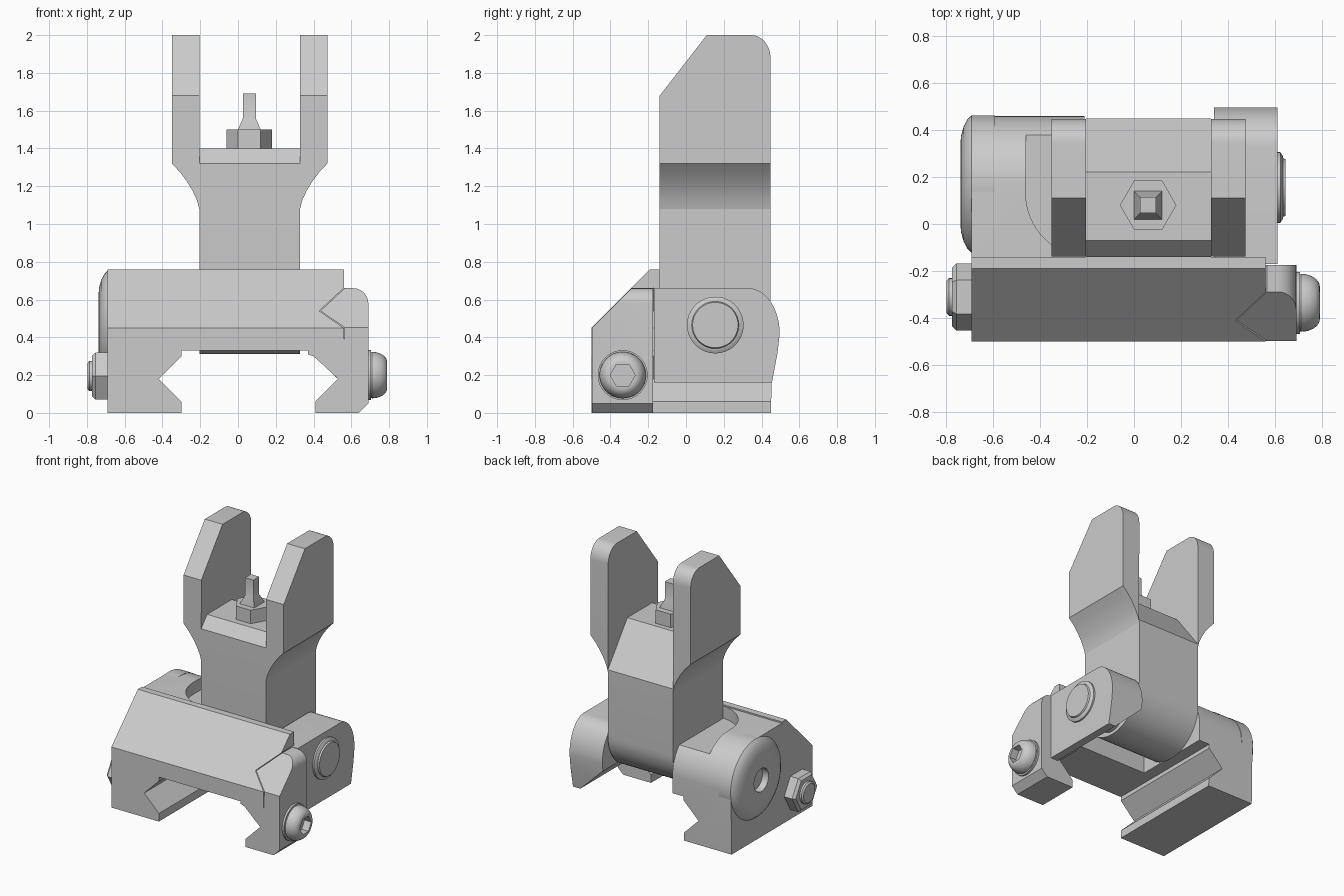
import bpy, bmesh
from math import sin, cos, radians, pi
from mathutils import Vector

if "Cube" in bpy.data.objects:
    bpy.data.objects.remove(bpy.data.objects["Cube"])


def arc(cx, cy, rx, ry, a0, a1, n=12):
    return [(cx + rx * cos(radians(a0 + (a1 - a0) * i / n)),
             cy + ry * sin(radians(a0 + (a1 - a0) * i / n))) for i in range(n + 1)]


def make(name, bm):
    bmesh.ops.remove_doubles(bm, verts=bm.verts, dist=1e-5)
    bmesh.ops.recalc_face_normals(bm, faces=bm.faces)
    me = bpy.data.meshes.new(name)
    bm.to_mesh(me)
    bm.free()
    ob = bpy.data.objects.new(name, me)
    bpy.context.collection.objects.link(ob)
    return ob


def prism(name, axis, pts, lo, hi):
    """Extrude a 2D profile along an axis from lo to hi."""
    to3d = {'x': lambda a, b, t: (t, a, b), 'y': lambda a, b, t: (a, t, b),
            'z': lambda a, b, t: (a, b, t)}[axis]
    bm = bmesh.new()
    f = bm.faces.new([bm.verts.new(to3d(a, b, lo)) for a, b in pts])
    ext = bmesh.ops.extrude_face_region(bm, geom=[f])['geom']
    move = Vector(to3d(0, 0, hi - lo))
    bmesh.ops.translate(bm, vec=move, verts=[v for v in ext if isinstance(v, bmesh.types.BMVert)])
    return make(name, bm)


def boolean(ob, tool, op):
    bpy.context.view_layer.objects.active = ob
    m = ob.modifiers.new('cut', 'BOOLEAN')
    m.operation, m.object, m.solver = op, tool, 'EXACT'
    bpy.ops.object.modifier_apply(modifier=m.name)
    bpy.data.objects.remove(tool)
    return ob


def two_way(name, front, side):
    """Solid whose front outline and side outline are both given."""
    ob = prism(name, 'y', front, -1, 1)
    return boolean(ob, prism('cutter', 'x', side, -1.5, 1.5), 'INTERSECT')


def lathe(name, pts, y, z, n=48, turn=0):
    """Revolve (x, radius) points about a line parallel to x."""
    bm = bmesh.new()
    rings = [[bm.verts.new((x, y + r * cos(2 * pi * i / n + turn), z + r * sin(2 * pi * i / n + turn)))
              for i in range(n)] for x, r in pts]
    for a, b in zip(rings, rings[1:]):
        for i in range(n):
            j = (i + 1) % n
            bm.faces.new((a[i], a[j], b[j], b[i]))
    bm.faces.new(rings[0])
    bm.faces.new(rings[-1])
    return make(name, bm)


# Front crossbar with left jaw
jaw = [(-.69, 0), (-.30, 0), (-.30, .06), (-.42, .18), (-.30, .30), (-.30, .33)]
two_way('crossbar',
        jaw + [(.56, .33), (.56, .45), (.43, .54), (.56, .66), (.56, .76), (-.69, .76)],
        [(-.5, -.1), (-.5, .45), (-.19, .76), (-.14, .76), (-.14, -.1)])

# Left hinge ear, with a pocket beside the tower
ear = two_way('left_ear', jaw + [(-.21, .33), (-.21, .8), (-.69, .8)],
              [(-.14, 0), (.45, 0)] + arc(.17, .46, .288, .29, 0, 90, 20) + [(-.14, .75)])
boolean(ear, prism('cutter', 'z', [(-.1, .6), (-.46, .6)] + arc(-.19, .13, .27, .27, 180, 270, 16)
                   + [(-.1, -.14)], .66, 1), 'DIFFERENCE')

# Right clamp, its pointed lug set into the crossbar
two_way('right_clamp',
        [(.41, 0), (.64, 0), (.69, .05)] + arc(.61, .58, .08, .08, 0, 90, 8) +
        [(.565, .66), (.436, .54), (.565, .452), (.56, .33), (.37, .33), (.37, .31),
         (.40, .30), (.53, .18), (.41, .06)],
        [(-.497, -.1), (-.497, .451), (-.288, .66), (-.175, .66), (-.175, -.1)])

# Right hinge arm
two_way('right_arm', [(.55, .16), (.61, .16), (.61, .67), (.34, .67), (.34, .36)],
        [(-.17, .1), (-.17, .66)] + arc(.33, .42, .166, .24, 90, 0, 14) + [(.485, .32), (.455, .16), (.45, .1)])

# Tower
prism('tower', 'x', [(-.14, 1.32), (-.07, 1.40), (.22, 1.40), (.448, 1.10)]
      + arc(.154, .605, .294, .294, 0, -180, 28), -.205, .328)

# Protective wings, mirrored about the tower centre
wing_side = [(-.139, 1), (-.139, 1.68), (.11, 2)] + arc(.345, 1.88, .102, .12, 90, 0, 10) + [(.447, 1)]
flare = [(0, 1.08), (-.012, 1.125), (-.035, 1.175), (-.065, 1.225), (-.10, 1.272), (-.145, 1.32)]
for name, s, x in (('left_wing', 1, -.205), ('right_wing', -1, .328)):
    two_way(name, [(x + s * dx, z) for dx, z in flare + [(-.145, 2.1), (.001, 2.1)]], wing_side)

# Front post: hex base, tapered foot, square pin
cx, cy = .06, .08
prism('post_base', 'z', arc(cx, cy, .12, .12, 0, 300, 5), 1.39, 1.50)
bm = bmesh.new()
rings = [[bm.verts.new((cx + i * h, cy + j * h, z)) for i, j in ((-1, -1), (1, -1), (1, 1), (-1, 1))]
         for z, h in ((1.49, .06), (1.50, .06), (1.56, .034), (1.69, .034))]
for a, b in zip(rings, rings[1:]):
    for i in range(4):
        j = (i + 1) % 4
        bm.faces.new((a[i], a[j], b[j], b[i]))
bm.faces.new(rings[0])
bm.faces.new(rings[-1])
make('sight_post', bm)

# Left knob with round centre hole
lathe('hinge_knob', [(-.59, .292), (-.69, .292), (-.708, .275), (-.724, .245), (-.735, .205),
                     (-.738, .17), (-.738, .085), (-.66, .08)], .17, .46, 64)
# Right hinge pin
lathe('hinge_pin', [(.32, .13), (.58, .15), (.622, .15), (.632, .135), (.634, .125), (.645, .12)], .155, .465)

# Clamp bolt: domed socket head, hex nut, threaded end
head = lathe('bolt_head', [(.68, .132), (.705, .132), (.705, .12)] +
             [(.71 + .08 * sin(t), .068 + .055 * cos(t)) for t in [radians(11.25 * i) for i in range(9)]],
             -.335, .2)
boolean(head, lathe('cutter', [(.735, .066), (.85, .066)], -.335, .2, 6), 'DIFFERENCE')
lathe('bolt_nut', [(-.68, .143), (-.755, .143), (-.773, .125)], -.31, .195, 6)
lathe('bolt_end', [(-.70, .08), (-.787, .08), (-.797, .068)], -.31, .195, 32)

# Smooth curved surfaces, keep hard edges
bpy.ops.object.select_all(action='DESELECT')
for ob in bpy.context.scene.objects:
    ob.select_set(True)
    bpy.context.view_layer.objects.active = ob
bpy.ops.object.shade_smooth_by_angle(angle=radians(25))
